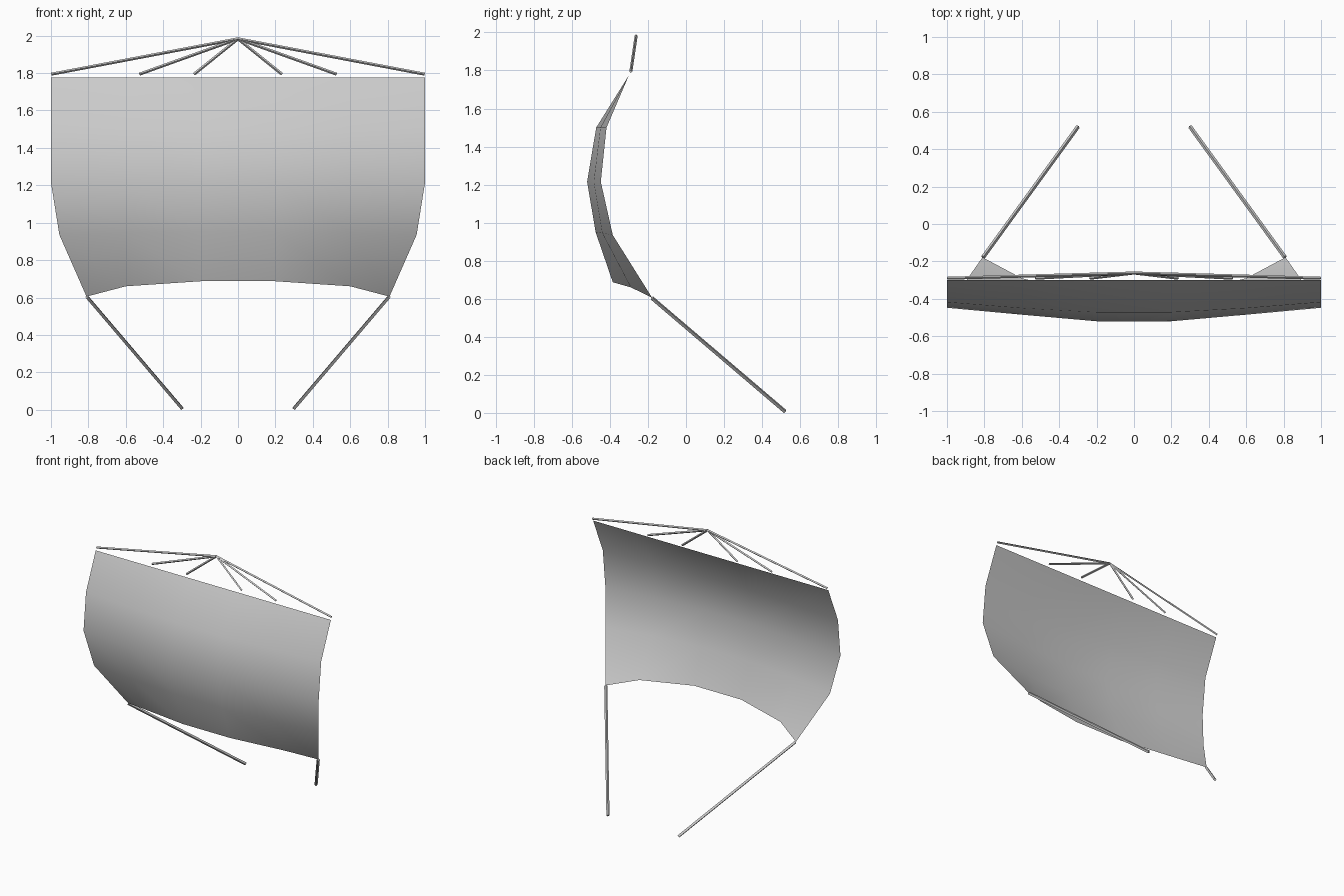
import bpy, bmesh
from mathutils import Vector

if "Cube" in bpy.data.objects:
    bpy.data.objects.remove(bpy.data.objects["Cube"])


def new_object(name, bm):
    mesh = bpy.data.meshes.new(name)
    bm.to_mesh(mesh)
    bm.free()
    ob = bpy.data.objects.new(name, mesh)
    bpy.context.collection.objects.link(ob)
    return ob


# Billowing sail: each row holds (x, y, z) for inner, middle and outer columns
rows = [
    [(0.2, -0.30, 1.775), (0.6, -0.30, 1.775), (1.0, -0.30, 1.775)],
    [(0.2, -0.472, 1.5), (0.6, -0.45, 1.5), (1.0, -0.418, 1.5)],
    [(0.2, -0.52, 1.215), (0.6, -0.485, 1.215), (1.0, -0.448, 1.215)],
    [(0.2, -0.475, 0.95), (0.6, -0.44, 0.945), (0.955, -0.385, 0.935)],
    [(0.2, -0.385, 0.687), (0.6, -0.29, 0.66), (0.81, -0.178, 0.605)],
]
bm = bmesh.new()
grid = []
for row in rows:
    full = [(-x, y, z) for x, y, z in reversed(row)] + row
    grid.append([bm.verts.new(p) for p in full])
for upper, lower in zip(grid, grid[1:]):
    for i in range(5):
        bm.faces.new((upper[i], lower[i], lower[i + 1], upper[i + 1]))
for f in bm.faces:
    f.smooth = True
new_object("sail", bm)


# Straight four-sided rope between two points
def rope(name, a, b, radius):
    a, b = Vector(a), Vector(b)
    d = b - a
    bm = bmesh.new()
    bmesh.ops.create_cone(bm, cap_ends=True, segments=4, radius1=radius,
                          radius2=radius, depth=d.length)
    ob = new_object(name, bm)
    ob.rotation_mode = 'QUATERNION'
    ob.rotation_quaternion = d.to_track_quat('Z', 'Y')
    ob.location = (a + b) / 2
    return ob


# Bridle ropes at the top and sheet ropes at the lower corners
for side, s in (("right", 1), ("left", -1)):
    for i, x in enumerate((0.235, 0.527, 0.998)):
        rope(f"{side}_bridle_rope_{i + 1}", (0, -0.262, 1.983),
             (s * x, -0.29, 1.794), 0.008)
    rope(f"{side}_sheet_rope", (s * 0.807, -0.178, 0.603),
         (s * 0.30, 0.52, 0.008), 0.011)
